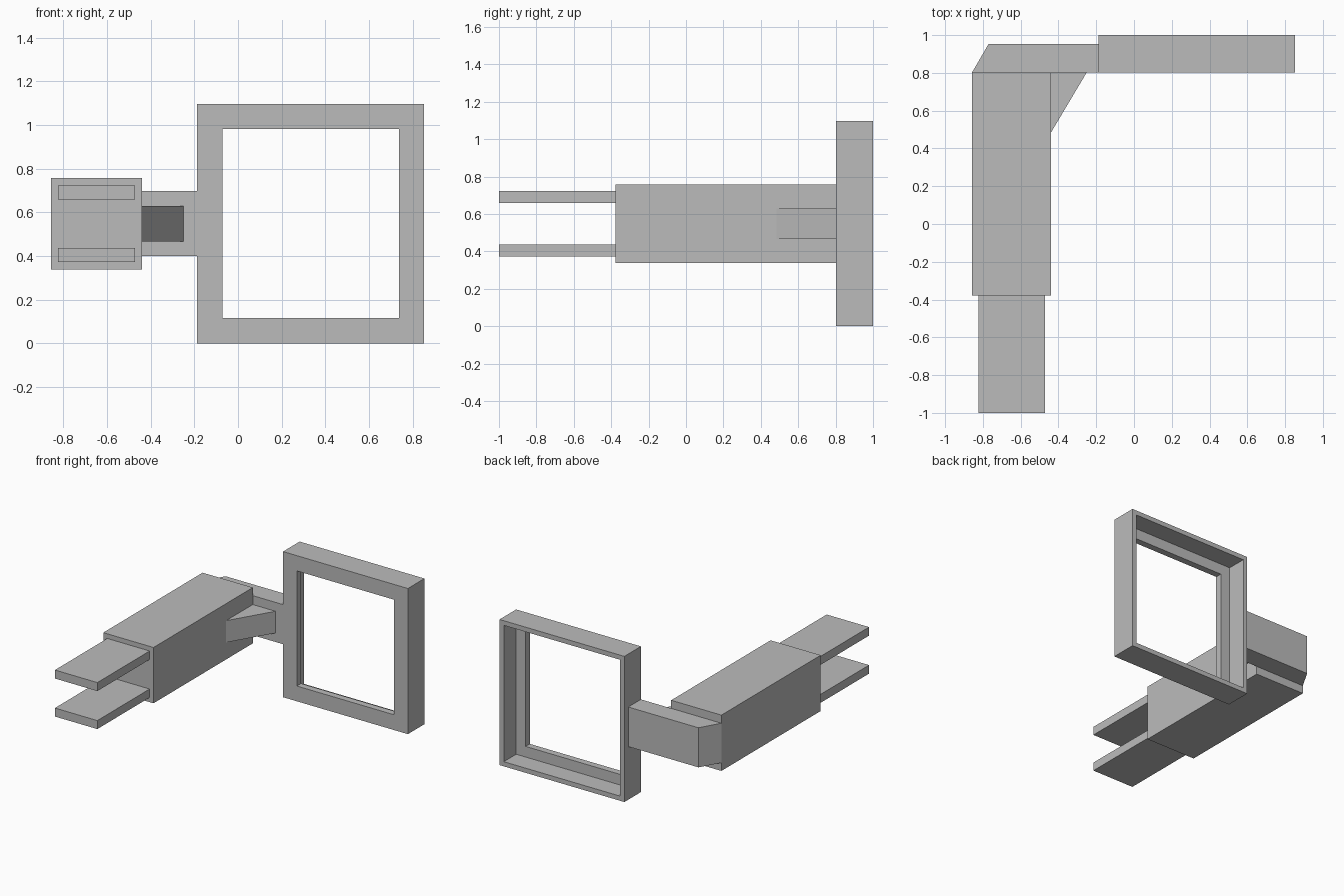
import bpy, bmesh

cube = bpy.data.objects.get("Cube")
if cube:
    bpy.data.objects.remove(cube, do_unlink=True)

GREY = (0.5, 0.5, 0.5, 1)
grey = bpy.data.materials.new("plain grey")
grey.use_nodes = True
grey.diffuse_color = GREY
grey.node_tree.nodes["Principled BSDF"].inputs["Base Color"].default_value = GREY


def finish(name, bm):
    bmesh.ops.recalc_face_normals(bm, faces=bm.faces)
    mesh = bpy.data.meshes.new(name)
    bm.to_mesh(mesh)
    bm.free()
    mesh.materials.append(grey)
    obj = bpy.data.objects.new(name, mesh)
    bpy.context.collection.objects.link(obj)
    return obj


def prism(name, outline, z0, z1):
    """Extrude an outline in plan (x, y) from z0 up to z1."""
    bm = bmesh.new()
    base = bm.faces.new([bm.verts.new((x, y, z0)) for x, y in outline])
    top = bmesh.ops.extrude_face_region(bm, geom=[base])["geom"]
    bmesh.ops.translate(bm, vec=(0, 0, z1 - z0),
                        verts=[v for v in top if isinstance(v, bmesh.types.BMVert)])
    return finish(name, bm)


def box(name, x0, x1, y0, y1, z0, z1):
    return prism(name, [(x0, y0), (x1, y0), (x1, y1), (x0, y1)], z0, z1)


# Square frame: a rectangular profile lofted through, with a stepped recess at the back
LEFT, RIGHT, TOP = -0.187, 0.852, 1.096
FRONT, BACK, LEDGE = 0.803, 1.0, 0.853
LIP, RIM = 0.115, 0.035
bm = bmesh.new()
loops = []
for inset, y in ((0, FRONT), (0, BACK), (RIM, BACK), (RIM, LEDGE), (LIP, LEDGE), (LIP, FRONT)):
    a, b, c, d = LEFT + inset, RIGHT - inset, inset, TOP - inset
    loops.append([bm.verts.new(p) for p in ((a, y, c), (b, y, c), (b, y, d), (a, y, d))])
for ring, following in zip(loops, loops[1:] + loops[:1]):
    for i in range(4):
        j = (i + 1) % 4
        bm.faces.new((ring[i], ring[j], following[j], following[i]))
finish("frame", bm)

# Main block with two flat prongs
MID = TOP / 2
OUT, IN = -0.857, -0.439
box("main_block", OUT, IN, -0.378, FRONT, MID - 0.21, MID + 0.21)
for name, z in (("lower_prong", MID - 0.143), ("upper_prong", MID + 0.143)):
    box(name, -0.824, -0.471, -1.0, -0.378, z - 0.032, z + 0.032)

# Chamfered arm joining the block to the frame, and its triangular brace
prism("connecting_arm", [(OUT, FRONT), (LEFT, FRONT), (LEFT, 0.953), (-0.77, 0.953)],
      MID - 0.149, MID + 0.149)
prism("corner_brace", [(IN, 0.485), (-0.25, FRONT), (IN, FRONT)], MID - 0.082, MID + 0.082)
